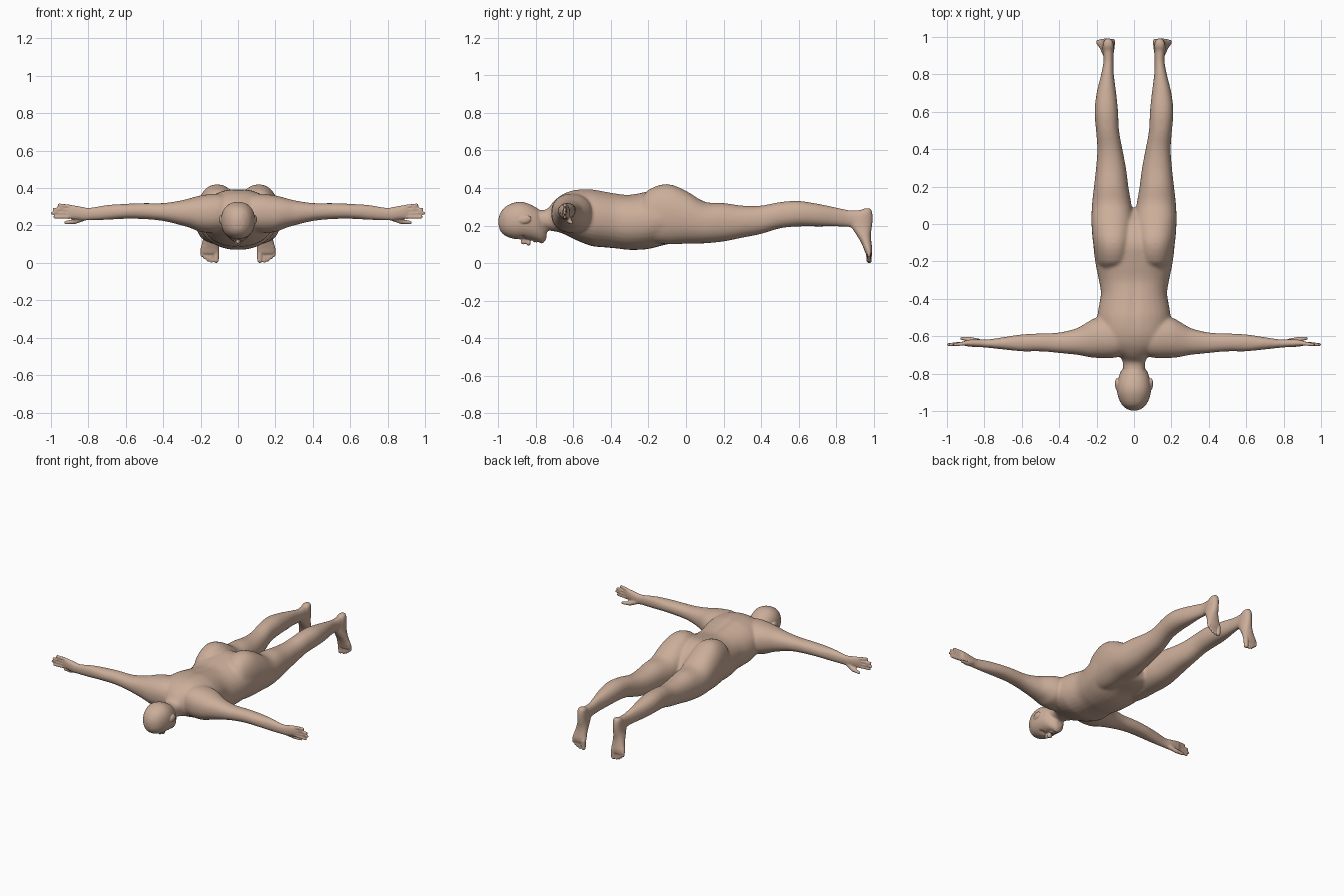
import bpy, bmesh, math
from mathutils import Vector, Matrix

bm = bmesh.new()
SEG, SUB = 32, 3


def spline(rows):
    # smooth interpolation between cross-section rows
    out = []
    for i in range(len(rows) - 1):
        a, b = rows[i], rows[i + 1]
        p, n = rows[max(i - 1, 0)], rows[min(i + 2, len(rows) - 1)]
        h = b[0] - a[0]
        for k in range(SUB):
            t = k / SUB
            r = [a[0] + h * t]
            for j in range(1, len(a)):
                m0 = (b[j] - p[j]) / (b[0] - p[0]) * h
                m1 = (n[j] - a[j]) / (n[0] - a[0]) * h
                r.append((2*t**3 - 3*t**2 + 1) * a[j] + (t**3 - 2*t**2 + t) * m0
                         + (3*t**2 - 2*t**3) * b[j] + (t**3 - t**2) * m1)
            out.append(r)
    return out + [rows[-1]]


def loft(rows, axis, side=1, power=2.2):
    # row: position on axis, then low/high limits on the two other axes
    others = [i for i in range(3) if i != axis]
    rings = []
    for t, a0, a1, b0, b1 in spline(rows):
        ring = []
        for k in range(SEG):
            an = 2 * math.pi * k / SEG
            c, s = math.cos(an), math.sin(an)
            co = [0, 0, 0]
            co[axis] = t
            co[others[0]] = (a0 + a1) / 2 + (a1 - a0) / 2 * math.copysign(abs(c) ** (2 / power), c)
            co[others[1]] = (b0 + b1) / 2 + (b1 - b0) / 2 * math.copysign(abs(s) ** (2 / power), s)
            co[0] *= side
            ring.append(bm.verts.new(co))
        rings.append(ring)
    faces = [bm.faces.new(rings[0][::-1]), bm.faces.new(rings[-1])]
    for r, q in zip(rings, rings[1:]):
        for k in range(SEG):
            faces.append(bm.faces.new((r[k], r[(k + 1) % SEG], q[(k + 1) % SEG], q[k])))
    bmesh.ops.recalc_face_normals(bm, faces=faces)


def blob(c, size, tilt=0):
    m = Matrix.Translation(c) @ Matrix.Rotation(tilt, 4, 'X') @ Matrix.Diagonal((*size, 1))
    bmesh.ops.create_uvsphere(bm, u_segments=16, v_segments=10, radius=1, matrix=m)


def digit(p, q, r0, r1, side):
    # tapered capsule for a finger or toe: a ball pulled apart at its equator
    p, q = Vector((p[0] * side, *p[1:])), Vector((q[0] * side, *q[1:]))
    rot = (q - p).to_track_quat('Z', 'Y')
    for v in bmesh.ops.create_uvsphere(bm, u_segments=12, v_segments=8, radius=1)['verts']:
        v.co = q + rot @ (v.co * r1) if v.co.z > .01 else p + rot @ (v.co * r0)


# torso from neck to crotch: y, half width, low z, high z
torso = [(-.79, .058, .18, .283), (-.74, .06, .175, .287), (-.71, .075, .17, .322), (-.68, .12, .165, .35),
         (-.64, .165, .15, .375), (-.58, .188, .12, .392), (-.5, .196, .09, .394),
         (-.45, .19, .085, .386), (-.37, .177, .078, .372), (-.3, .188, .07, .365),
         (-.2, .208, .075, .382), (-.1, .217, .1, .392), (0, .2, .11, .345),
         (.06, .11, .13, .27), (.085, .04, .17, .22)]
loft([(y, -w, w, a, b) for y, w, a, b in torso], 1)

# head
head = [(-.998, .012, .205, .235), (-.99, .036, .175, .262), (-.965, .065, .147, .297),
        (-.92, .086, .13, .32), (-.88, .091, .126, .326), (-.84, .087, .124, .317),
        (-.8, .076, .117, .297), (-.775, .062, .11, .28), (-.755, .045, .113, .26),
        (-.742, .025, .13, .22)]
loft([(y, -w, w, a, b) for y, w, a, b in head], 1)
# nose, lips, chin
blob((0, -.853, .118), (.011, .03, .017), .35)
blob((0, -.838, .108), (.018, .012, .016))
blob((0, -.808, .118), (.027, .006, .009))
blob((0, -.796, .116), (.024, .006, .009))
blob((0, -.768, .117), (.024, .014, .012))

# limbs: position along the limb, then limits on the other two axes
arm = [(.04, -.69, -.52, .2, .35), (.1, -.715, -.5, .165, .37), (.2, -.716, -.5, .165, .361),
       (.25, -.71, -.525, .185, .348), (.3, -.7, -.555, .2, .335), (.4, -.69, -.58, .224, .32),
       (.5, -.681, -.585, .234, .32), (.6, -.681, -.59, .236, .316), (.7, -.671, -.605, .23, .31),
       (.78, -.662, -.617, .228, .297), (.82, -.659, -.616, .227, .297),
       (.86, -.657, -.617, .232, .304), (.9, -.652, -.622, .237, .31), (.915, -.647, -.63, .245, .304)]
leg = [(-.24, .05, .18, .14, .34), (-.2, .02, .2, .115, .39), (-.1, .002, .219, .1, .421),
       (0, .001, .227, .103, .385), (.1, .013, .225, .105, .326), (.2, .03, .214, .115, .32),
       (.3, .043, .203, .135, .306), (.4, .062, .196, .155, .306), (.5, .08, .203, .185, .325),
       (.6, .085, .211, .195, .331), (.7, .095, .2, .195, .316), (.8, .108, .176, .195, .296),
       (.87, .11, .163, .192, .282), (.93, .11, .165, .19, .282), (.97, .12, .155, .21, .265)]
foot = [(.292, .125, .15, .95, .98), (.283, .112, .163, .93, .989), (.25, .107, .168, .9, .994),
        (.2, .106, .171, .878, .992), (.16, .104, .18, .9, .985), (.12, .102, .19, .926, .986),
        (.08, .1, .2, .945, .991), (.055, .102, .2, .954, .989), (.045, .11, .19, .96, .984)]
for s in (1, -1):
    loft(arm, 0, s)
    loft(leg, 1, s)
    loft(foot, 2, s)
    # ears
    blob((s * .091, -.855, .232), (.011, .033, .022), .25)
    # fingers: root z, tip x, tip z
    for z0, x1, z1 in ((.247, .978, .245), (.265, .991, .266), (.283, .983, .287), (.3, .955, .309)):
        digit((.9, -.638, z0), (x1, -.645, z1), .0115, .009, s)
    # thumb
    digit((.83, -.63, .24), (.87, -.618, .222), .017, .014, s)
    digit((.87, -.618, .222), (.92, -.611, .216), .0135, .0095, s)
    # toes: x, tip z, radius
    for x, z, r in ((.117, .015, .0155), (.142, .011, .0105), (.16, .018, .0105),
                    (.176, .029, .01), (.191, .042, .01)):
        digit((x, .974, .065), (x, .974, z), r * 1.1, r, s)

# fuse all parts into one skin
mesh = bpy.data.meshes.new("human_body")
bm.to_mesh(mesh)
bm.free()
body = bpy.data.objects.new("human_body", mesh)
bpy.context.collection.objects.link(body)
bpy.context.view_layer.objects.active = body
body.select_set(True)
mesh.remesh_voxel_size = .0065
bpy.ops.object.voxel_remesh()
mesh = body.data

# soft dents: eye sockets, spine groove
dents = [((s * .034, -.868, .128), (.02, .014, .03), (0, 0, .012)) for s in (1, -1)]
dents.append(((0, -.42, .385), (.02, .14, .04), (0, 0, -.008)))
for c, w, d in dents:
    for v in mesh.vertices:
        if abs(v.co.x - c[0]) < .06:
            e = sum(((v.co[i] - c[i]) / w[i]) ** 2 for i in range(3))
            if e < 9:
                v.co += Vector(d) * math.exp(-e)

# smooth the joins strongly, hands, toes and face lightly
broad, fine = [], []
for v in mesh.vertices:
    x, y, z = v.co
    (fine if abs(x) > .82 or (y > .93 and z < .09) or y < -.75 else broad).append(v.index)
for name, ids, count in (("broad", broad, 24), ("fine", fine, 2)):
    body.vertex_groups.new(name=name).add(ids, 1, 'REPLACE')
    mod = body.modifiers.new("smooth_" + name, 'SMOOTH')
    mod.factor, mod.iterations, mod.vertex_group = .5, count, name

mat = bpy.data.materials.new("skin")
mat.diffuse_color = (.6, .42, .32, 1)
mesh.materials.clear()
mesh.materials.append(mat)
mesh.polygons.foreach_set("use_smooth", [True] * len(mesh.polygons))
